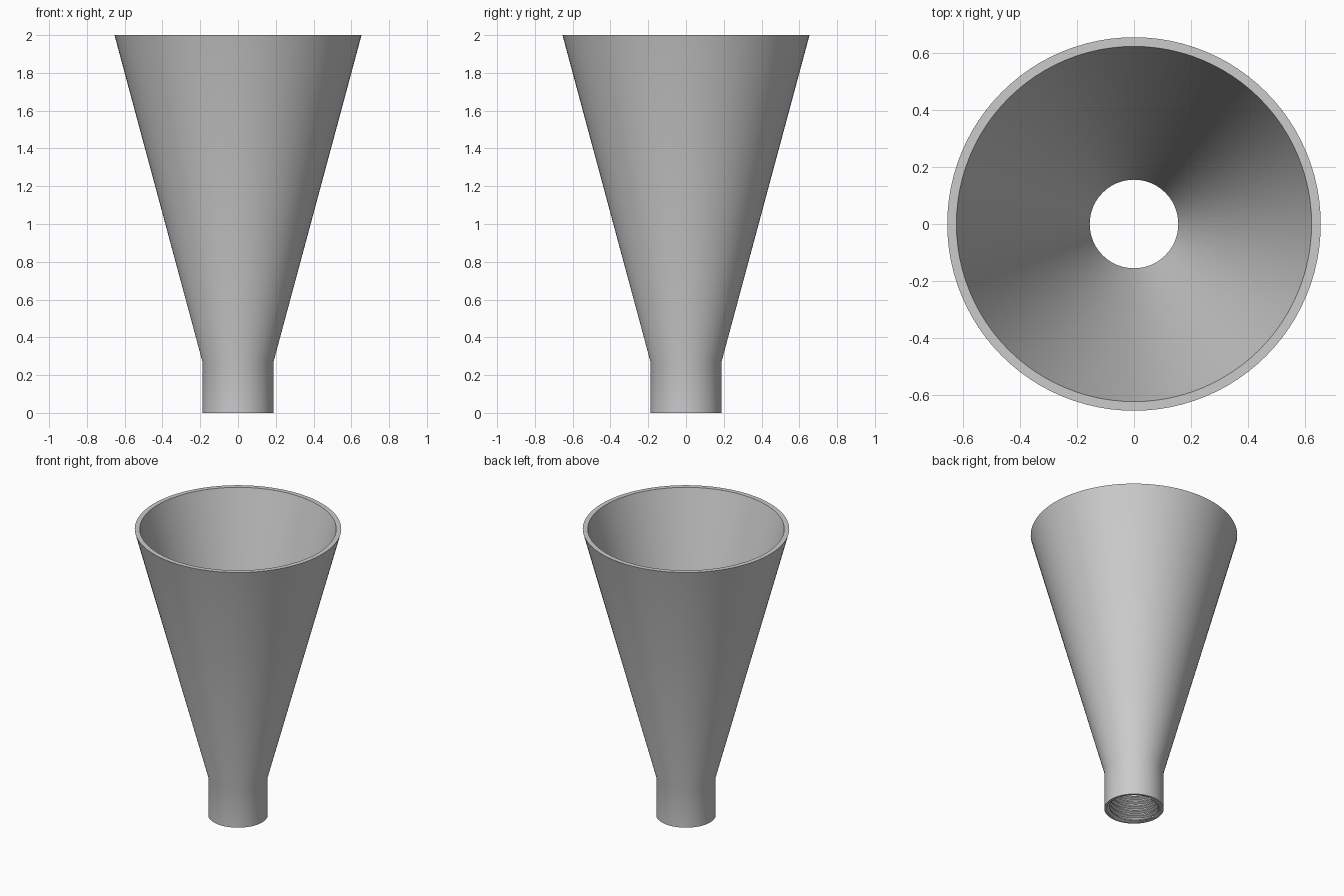
import bpy
import bmesh
from math import cos, sin, pi, radians

cube = bpy.data.objects.get("Cube")
if cube:
    bpy.data.objects.remove(cube, do_unlink=True)

SEGMENTS = 96
NECK_HEIGHT = 0.27
BORE = 0.155          # thread crest radius
ROOT = 0.172          # thread root radius
PITCH = 0.034
STEPS = 4             # profile points per thread turn

grey = bpy.data.materials.new("plain grey")
grey.use_nodes = True
grey.diffuse_color = (0.6, 0.6, 0.6, 1)
grey.node_tree.nodes["Principled BSDF"].inputs["Base Color"].default_value = (0.6, 0.6, 0.6, 1)


def ring(bm, radius, z):
    return [bm.verts.new((radius * cos(2 * pi * i / SEGMENTS),
                          radius * sin(2 * pi * i / SEGMENTS), z))
            for i in range(SEGMENTS)]


def bridge(bm, lower, upper):
    for i in range(SEGMENTS):
        k = (i + 1) % SEGMENTS
        bm.faces.new((lower[i], lower[k], upper[k], upper[i]))


def finish(bm, name, sharp_angle):
    mesh = bpy.data.meshes.new(name)
    bm.to_mesh(mesh)
    bm.free()
    mesh.materials.append(grey)
    obj = bpy.data.objects.new(name, mesh)
    bpy.context.collection.objects.link(obj)
    bpy.ops.object.select_all(action="DESELECT")
    obj.select_set(True)
    bpy.context.view_layer.objects.active = obj
    bpy.ops.object.shade_smooth_by_angle(angle=radians(sharp_angle))
    return obj


# Funnel shell: bottom lip, outer neck, outer cone, rim, inner cone, neck shoulder
bm = bmesh.new()
profile = [(ROOT, 0), (0.188, 0), (0.188, NECK_HEIGHT), (0.654, 2),
           (0.622, 2), (BORE, NECK_HEIGHT), (ROOT, NECK_HEIGHT)]
rings = [ring(bm, r, z) for r, z in profile]
for a, b in zip(rings, rings[1:]):
    bridge(bm, a, b)
finish(bm, "funnel_shell", 30)

# Helical internal thread, trimmed flush with both ends of the neck
bm = bmesh.new()
radii = (ROOT, ROOT, BORE, BORE)
rows = range(-STEPS - 1, int(NECK_HEIGHT / PITCH * STEPS) + 3)
columns = []
for i in range(SEGMENTS + 1):
    turn = i / SEGMENTS
    column = []
    for j in rows:
        z = (j / STEPS + turn) * PITCH
        inside = 0 < z < NECK_HEIGHT
        r = radii[j % STEPS] if inside else ROOT
        z = min(max(z, 0), NECK_HEIGHT)
        column.append(bm.verts.new((r * cos(2 * pi * turn), r * sin(2 * pi * turn), z)))
    columns.append(column)
for a, b in zip(columns, columns[1:]):
    for j in range(len(a) - 1):
        bm.faces.new((a[j], a[j + 1], b[j + 1], b[j]))
bmesh.ops.remove_doubles(bm, verts=bm.verts, dist=0.0001)
finish(bm, "neck_thread", 30)
